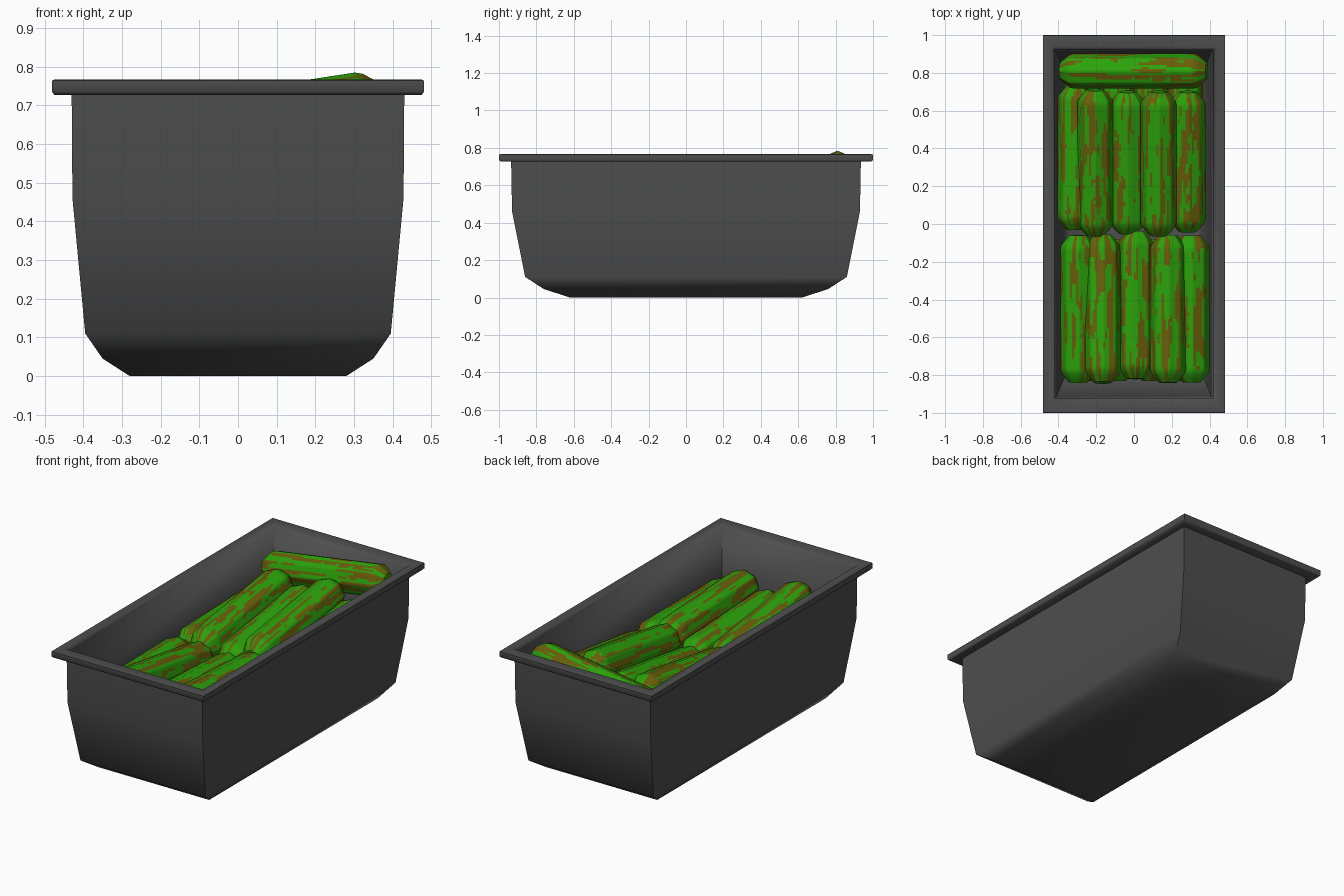
import bpy, bmesh, math
from mathutils import Vector, noise

if "Cube" in bpy.data.objects:
    bpy.data.objects.remove(bpy.data.objects["Cube"])


def material(name, rgb):
    m = bpy.data.materials.new(name)
    m.diffuse_color = (*rgb, 1)
    m.use_nodes = True
    m.node_tree.nodes["Principled BSDF"].inputs["Base Color"].default_value = m.diffuse_color
    return m


GREY = material("dark grey plastic", (0.077, 0.077, 0.077))
GREEN = material("cucumber green", (0.024, 0.36, 0.003))
BROWN = material("olive brown", (0.14, 0.11, 0.003))


def finish(bm, name, mats, angle):
    bmesh.ops.recalc_face_normals(bm, faces=bm.faces)
    me = bpy.data.meshes.new(name)
    bm.to_mesh(me)
    bm.free()
    for m in mats:
        me.materials.append(m)
    ob = bpy.data.objects.new(name, me)
    bpy.context.collection.objects.link(ob)
    bpy.ops.object.select_all(action='DESELECT')
    ob.select_set(True)
    bpy.context.view_layer.objects.active = ob
    bpy.ops.object.shade_smooth_by_angle(angle=math.radians(angle))
    return ob


def bridge(bm, rings):
    faces = []
    for a, b in zip(rings, rings[1:]):
        n = len(a)
        for i in range(n):
            j = (i + 1) % n
            faces.append(bm.faces.new((a[i], a[j], b[j], b[i])))
    return faces


# Bin: rectangular rings (half width, half length, height), outside then inside
PROFILE = [
    (0.28, 0.62, 0), (0.35, 0.76, 0.045), (0.395, 0.86, 0.11),
    (0.428, 0.93, 0.46), (0.43, 0.935, 0.73),
    (0.475, 0.99, 0.727), (0.481, 1.0, 0.735), (0.4805, 0.999, 0.764),
    (0.472, 0.988, 0.767), (0.435, 0.938, 0.767), (0.42, 0.922, 0.752),
    (0.41, 0.912, 0.46), (0.382, 0.846, 0.12), (0.34, 0.75, 0.06),
    (0.27, 0.61, 0.02),
]
bm = bmesh.new()
rings = [[bm.verts.new((sx * x, sy * y, z))
          for sx, sy in ((1, 1), (-1, 1), (-1, -1), (1, -1))]
         for x, y, z in PROFILE]
bridge(bm, rings)
bm.faces.new(rings[0])
bm.faces.new(rings[-1])
finish(bm, "bin", [GREY], 60)


# Cucumbers: eight-sided bodies with tapered ends and long thin streaks
SIDES, SUB, LONG = 8, 6, 36


def cucumber(name, a, b, seed, radius=0.095):
    a, b = Vector(a), Vector(b)
    axis = (b - a).normalized()
    side = axis.cross(Vector((0, 0, 1))).normalized()
    up = side.cross(axis)
    n = SIDES * SUB

    def outline(k):
        i, f = divmod(k, SUB)
        p, q = (Vector((math.cos(2 * math.pi * j / SIDES),
                        math.sin(2 * math.pi * j / SIDES))) for j in (i, i + 1))
        return p.lerp(q, f / SUB)

    shape = [outline(k) for k in range(n)]
    steps = [(0, 0.5), (0.03, 0.72)]
    steps += [(0.065 + 0.87 * i / LONG, 1 if 0 < i < LONG else 0.94)
              for i in range(LONG + 1)]
    steps += [(0.97, 0.72), (1, 0.5)]
    bm = bmesh.new()
    rings = [[bm.verts.new(a.lerp(b, t) + (side * c.x + up * c.y) * radius * r)
              for c in shape] for t, r in steps]
    faces = bridge(bm, rings)
    for i, f in enumerate(faces):
        t = (steps[i // n][0] + steps[i // n + 1][0]) / 2
        c = shape[i % n]
        v = noise.noise(Vector((c.x * 3.6 + seed * 7.3, c.y * 3.6 + seed * 1.7,
                                t * 3.2 + seed * 3.1)))
        v += 0.3 * noise.noise(Vector((c.x * 5, c.y * 5 + seed, t * 14)))
        f.material_index = 1 if v > 0.1 else 0
    bm.faces.new(rings[0])
    bm.faces.new(rings[-1])
    finish(bm, name, [GREEN, BROWN], 46)


# Top layer rows: x, front end y and z, back end y and z
FRONT = [(-0.295, -0.84, 0.46, -0.06, 0.47), (-0.165, -0.84, 0.58, -0.06, 0.465),
         (0.01, -0.82, 0.485, -0.04, 0.45), (0.18, -0.84, 0.545, -0.06, 0.505),
         (0.305, -0.84, 0.46, -0.06, 0.46)]
BACK = [(-0.31, -0.03, 0.46, 0.73, 0.48), (-0.205, -0.06, 0.485, 0.71, 0.60),
        (-0.035, -0.05, 0.45, 0.70, 0.56), (0.13, -0.06, 0.53, 0.70, 0.64),
        (0.285, -0.04, 0.46, 0.70, 0.56)]
count = 0
for row, cukes in (("front", FRONT), ("back", BACK)):
    for x, y0, z0, y1, z1 in cukes:
        count += 1
        cucumber(f"{row}_cucumber_{count}", (x, y0, z0), (x, y1, z1), count)

# Crosswise cucumber leaning at the back
cucumber("cross_cucumber", (-0.39, 0.81, 0.585), (0.385, 0.81, 0.703), 21, 0.093)

# Lower layer seen through the gaps
for i, x in enumerate((-0.27, -0.09, 0.09, 0.27)):
    cucumber(f"lower_front_cucumber_{i}", (x, -0.83, 0.34), (x, -0.08, 0.34), 30 + i)
    cucumber(f"lower_back_cucumber_{i}", (x, 0.0, 0.34), (x, 0.82, 0.38), 40 + i)
